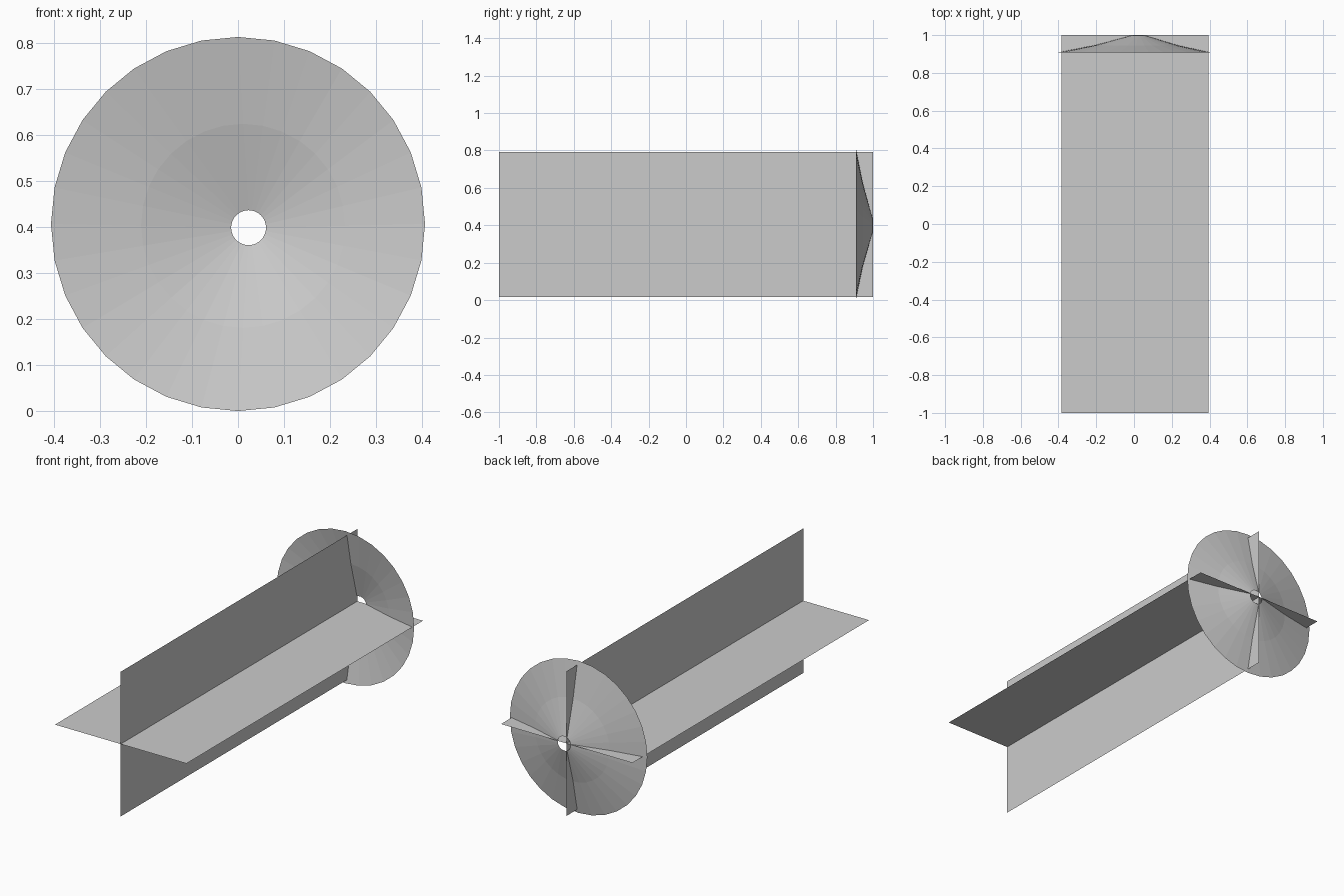
import bpy, bmesh
from math import sin, cos, pi

if "Cube" in bpy.data.objects:
    bpy.data.objects.remove(bpy.data.objects["Cube"])

SIDES = 32
AXIS_X, AXIS_Z = 0.006, 0.405


def make_object(name, bm):
    mesh = bpy.data.meshes.new(name)
    bm.to_mesh(mesh)
    bm.free()
    obj = bpy.data.objects.new(name, mesh)
    bpy.context.collection.objects.link(obj)
    return obj


def long_plane(name, dx, dz):
    """Full-length flat sheet through the axis, spread along x or z."""
    bm = bmesh.new()
    corners = [(-1, -1), (1, -1), (1, 1), (-1, 1)]
    bm.faces.new([bm.verts.new((AXIS_X + s * dx, y, AXIS_Z + s * dz)) for s, y in corners])
    return make_object(name, bm)


# Crossed sheets
long_plane("horizontal_sheet", 0.389, 0)
long_plane("vertical_sheet", 0, 0.387)

# Shallow cone disc with an off-centre hole: (centre x, centre z, radius, y) per ring
rings = [(0, 0.407, 0.407, 0.908),
         (0.011, 0.403, 0.222, 0.946),
         (0.023, 0.399, 0.038, 0.997)]
bm = bmesh.new()
loops = []
for cx, cz, r, y in rings:
    loops.append([bm.verts.new((cx + r * sin(2 * pi * i / SIDES), y,
                                cz + r * cos(2 * pi * i / SIDES))) for i in range(SIDES)])
for outer, inner in zip(loops, loops[1:]):
    for i in range(SIDES):
        j = (i + 1) % SIDES
        bm.faces.new((outer[i], outer[j], inner[j], inner[i]))
make_object("cone_disc", bm)
